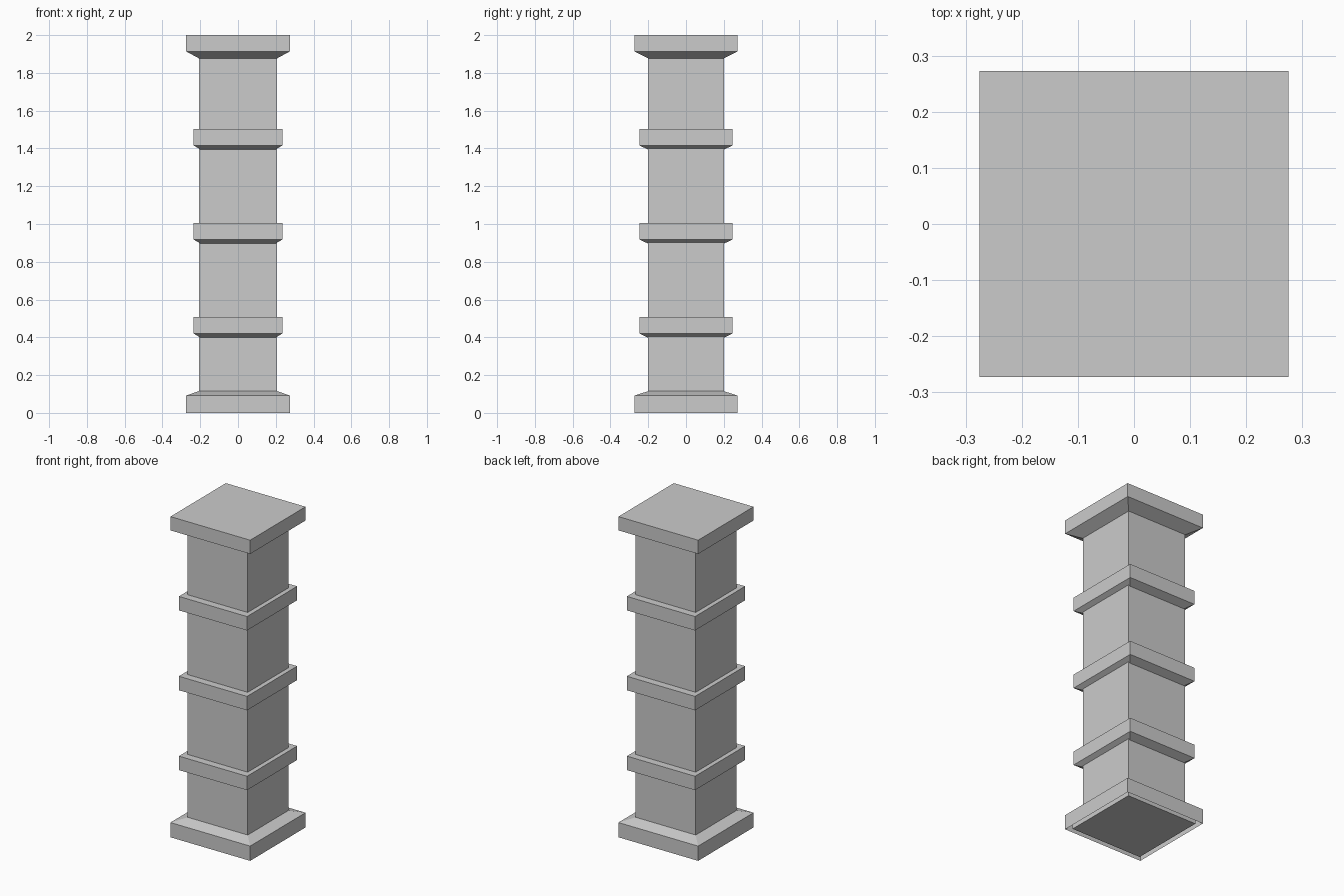
import bpy, bmesh

if "Cube" in bpy.data.objects:
    bpy.data.objects.remove(bpy.data.objects["Cube"])


def loft(name, sections, cap_bottom=True, cap_top=True):
    """Stack rectangles given as (half_x, half_y, z) into one flat-faced solid."""
    bm = bmesh.new()
    loops = [[bm.verts.new((sx * hx, sy * hy, z))
              for sx, sy in ((-1, -1), (1, -1), (1, 1), (-1, 1))]
             for hx, hy, z in sections]
    for low, high in zip(loops, loops[1:]):
        for i in range(4):
            j = (i + 1) % 4
            bm.faces.new((low[i], low[j], high[j], high[i]))
    if cap_bottom:
        bm.faces.new(loops[0][::-1])
    if cap_top:
        bm.faces.new(loops[-1])
    mesh = bpy.data.meshes.new(name)
    bm.to_mesh(mesh)
    bm.free()
    obj = bpy.data.objects.new(name, mesh)
    bpy.context.collection.objects.link(obj)
    return obj


SX, SY = 0.207, 0.2     # shaft half-widths

# Central shaft
loft("shaft", [(SX, SY, 0.1), (SX, SY, 1.89)], False, False)

# Base: open-bottomed skirt with sloped top, around a recessed plinth
loft("base_skirt", [(0.275, 0.273, 0), (0.275, 0.273, 0.092), (SX, SY, 0.115)],
     False, False)
loft("base_plinth", [(0.245, 0.243, 0.001), (0.245, 0.243, 0.095)], True, False)

# Three bands with chamfered undersides
for i in range(3):
    z = 0.42 + 0.498 * i
    loft(f"band_{i + 1}", [(0.198, SY, z - 0.022), (0.235, 0.247, z),
                           (0.235, 0.247, z + 0.087)])

# Capital: sloped underside and square slab
loft("capital", [(SX, SY, 1.877), (0.275, 0.273, 1.914), (0.275, 0.273, 2.0)],
     False, True)
